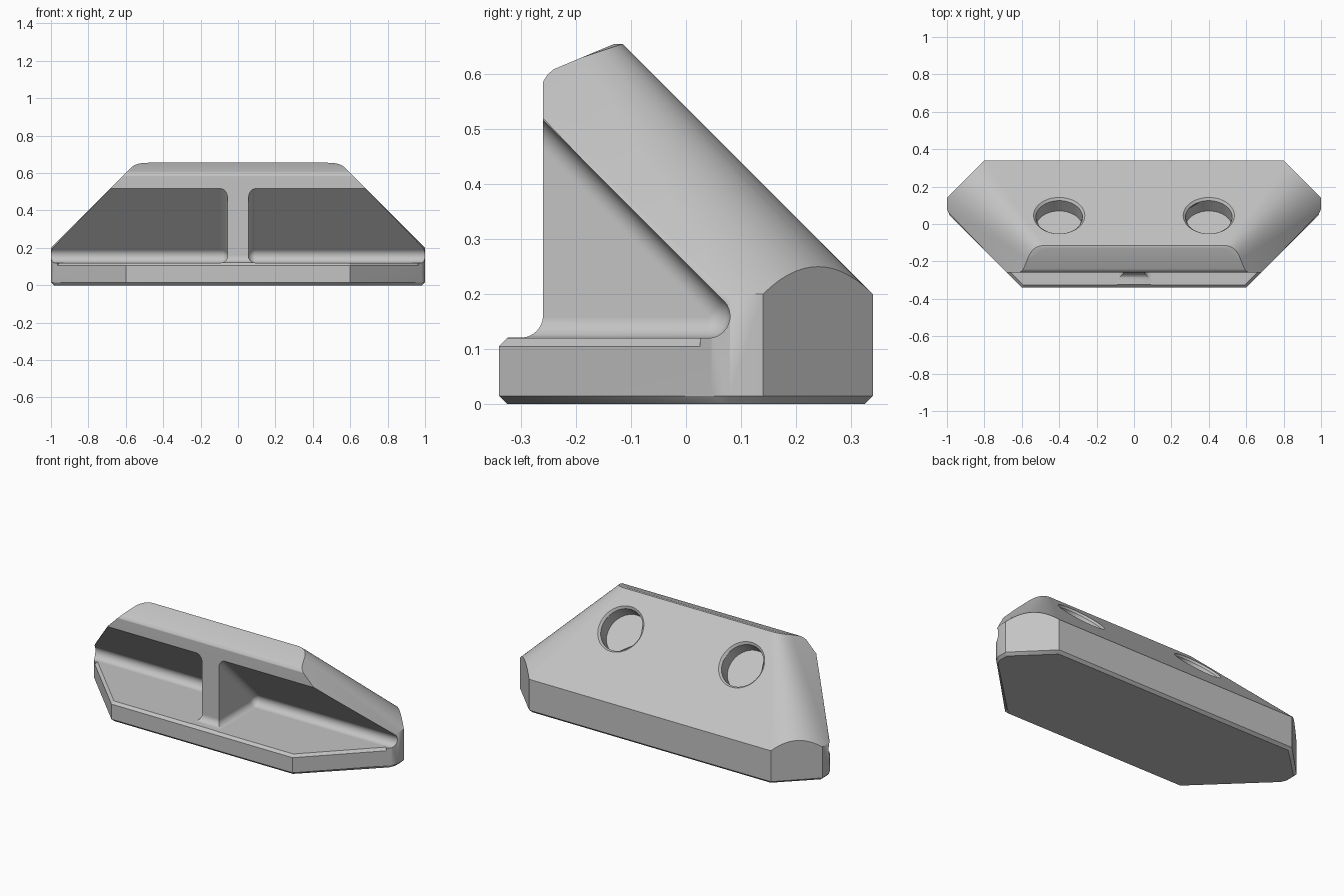
import bpy, bmesh, math
from mathutils import Vector

cube = bpy.data.objects.get("Cube")
if cube:
    bpy.data.objects.remove(cube, do_unlink=True)

grey = bpy.data.materials.new("plain grey")
grey.use_nodes = True
colour = (0.55, 0.55, 0.55, 1)
grey.diffuse_color = colour
grey.node_tree.nodes["Principled BSDF"].inputs["Base Color"].default_value = colour


def hull(name, points):
    """Convex solid around a set of points."""
    bm = bmesh.new()
    for p in points:
        bm.verts.new(p)
    bmesh.ops.remove_doubles(bm, verts=bm.verts[:], dist=1e-5)
    bmesh.ops.convex_hull(bm, input=bm.verts[:])
    bmesh.ops.delete(bm, geom=[v for v in bm.verts if not v.link_faces], context='VERTS')
    bmesh.ops.dissolve_limit(bm, angle_limit=0.002, verts=bm.verts[:], edges=bm.edges[:])
    bmesh.ops.recalc_face_normals(bm, faces=bm.faces[:])
    mesh = bpy.data.meshes.new(name)
    bm.to_mesh(mesh)
    bm.free()
    mesh.materials.append(grey)
    obj = bpy.data.objects.new(name, mesh)
    bpy.context.collection.objects.link(obj)
    return obj


def mirrored(points):
    return [(s * x, y, z) for x, y, z in points for s in (-1, 1)]


def bezier(a, b, c, n=14):
    a, b, c = Vector(a), Vector(b), Vector(c)
    return [tuple(a * (1 - t) ** 2 + b * 2 * t * (1 - t) + c * t * t)
            for t in (i / n for i in range(n + 1))]


def arc(cy, cz, r, start, end, n=10):
    angles = [math.radians(start + (end - start) * i / n) for i in range(n + 1)]
    return [(cy + r * math.cos(a), cz + r * math.sin(a)) for a in angles]


# Wedge body: chamfered foot, sloping back, ends blended by a tapering round
outline = [(0.6, -0.34), (0.985, 0.045), (1, 0.08), (1, 0.14), (0.8, 0.34)]
body = [(x * 0.985, y * 0.955, 0) for x, y in outline]
body += [(x, y, 0.015) for x, y in outline]
body += [(0.6, -0.34, 0.12), (0.68, -0.26, 0.52)]
body += [(x, y, 0.2) for x, y in outline[1:]]
body += bezier((0.8, 0.34, 0.2), (0.9, 0.24, 0.3), (1, 0.14, 0.2))
body += bezier((0.48, -0.115, 0.655), (0.545, -0.115, 0.655), (0.57, -0.19, 0.63))
body += [(0.48, -0.13, 0.655)]
body += [(1.2 - z, y, z) for y, z in
         ((-0.262, 0.575), (-0.259, 0.588), (-0.251, 0.6), (-0.24, 0.609))]
bracket = hull("wedge_bracket", mirrored(body))

cutters = []

# Front face of plate and rib, rounded into the base
front = arc(-0.3, 0.161, 0.04, -90, 0) + [(-0.26, 0.9), (-0.6, 0.9), (-0.6, 0.121)]
cutters.append(hull("front_cutter", mirrored([(1.3, y, z) for y, z in front])))

# Recess either side of the rib, with a filleted inner end
for side in (-1, 1):
    pts = []
    for i in range(8):
        a = math.radians(90 * i / 7)
        inset = 0.038 * (1 - math.sin(a))
        x = 0.055 + 0.038 * (1 - math.cos(a))
        ring = arc(0.04, 0.16, 0.04 - inset, -90, 45)
        y, z = ring[-1]
        ring += [(-0.6, 0.12 + inset), (-0.6, z + y + 0.6)]
        pts += [(side * x, py, pz) for py, pz in ring]
        if i == 7:
            pts += [(side * 1.3, py, pz) for py, pz in ring]
    cutters.append(hull("recess_cutter", pts))


# Softened upper edge of the base
def edge_cutter(p, q, nx, ny):
    pts = [(x + nx * o, y + ny * o, z) for x, y in (p, q)
           for o, z in ((-0.03, 0.135), (0.03, 0.075), (0.03, 0.135))]
    cutters.append(hull("edge_cutter", pts))


edge_cutter((-0.7, -0.34), (0.7, -0.34), 0, -1)
for side in (-1, 1):
    edge_cutter((side * 0.55, -0.39), (side * 0.965, 0.025), side * 0.7071, -0.7071)

# Two blind round sockets with a chamfered rim, square to the slope
normal = Vector((0, 1, 1)).normalized()
up = Vector((0, -1, 1)).normalized()
for side in (-1, 1):
    centre = Vector((side * 0.4, 0.045, 0.495))
    for depths in (((0.125, -0.09), (0.125, 0.05)), ((0.125, -0.012), (0.167, 0.03))):
        pts = []
        for r, h in depths:
            for i in range(64):
                a = math.tau * i / 64
                pts.append(centre + normal * h + up * r * math.sin(a)
                           + Vector((r * math.cos(a), 0, 0)))
        cutters.append(hull("socket_cutter", pts))

# Cut everything out of the body
bpy.context.view_layer.objects.active = bracket
for cutter in cutters:
    cutter.hide_render = True
    mod = bracket.modifiers.new("cut", 'BOOLEAN')
    mod.operation = 'DIFFERENCE'
    mod.solver = 'EXACT'
    mod.object = cutter
    bpy.ops.object.modifier_apply(modifier=mod.name)
    bpy.data.objects.remove(cutter, do_unlink=True)

# Smooth the rounds, keep the hard edges
for obj in bpy.context.selected_objects:
    obj.select_set(False)
bracket.select_set(True)
bpy.ops.object.shade_smooth_by_angle(angle=math.radians(30))
weighted = bracket.modifiers.new("weighted normals", 'WEIGHTED_NORMAL')
weighted.keep_sharp = True
